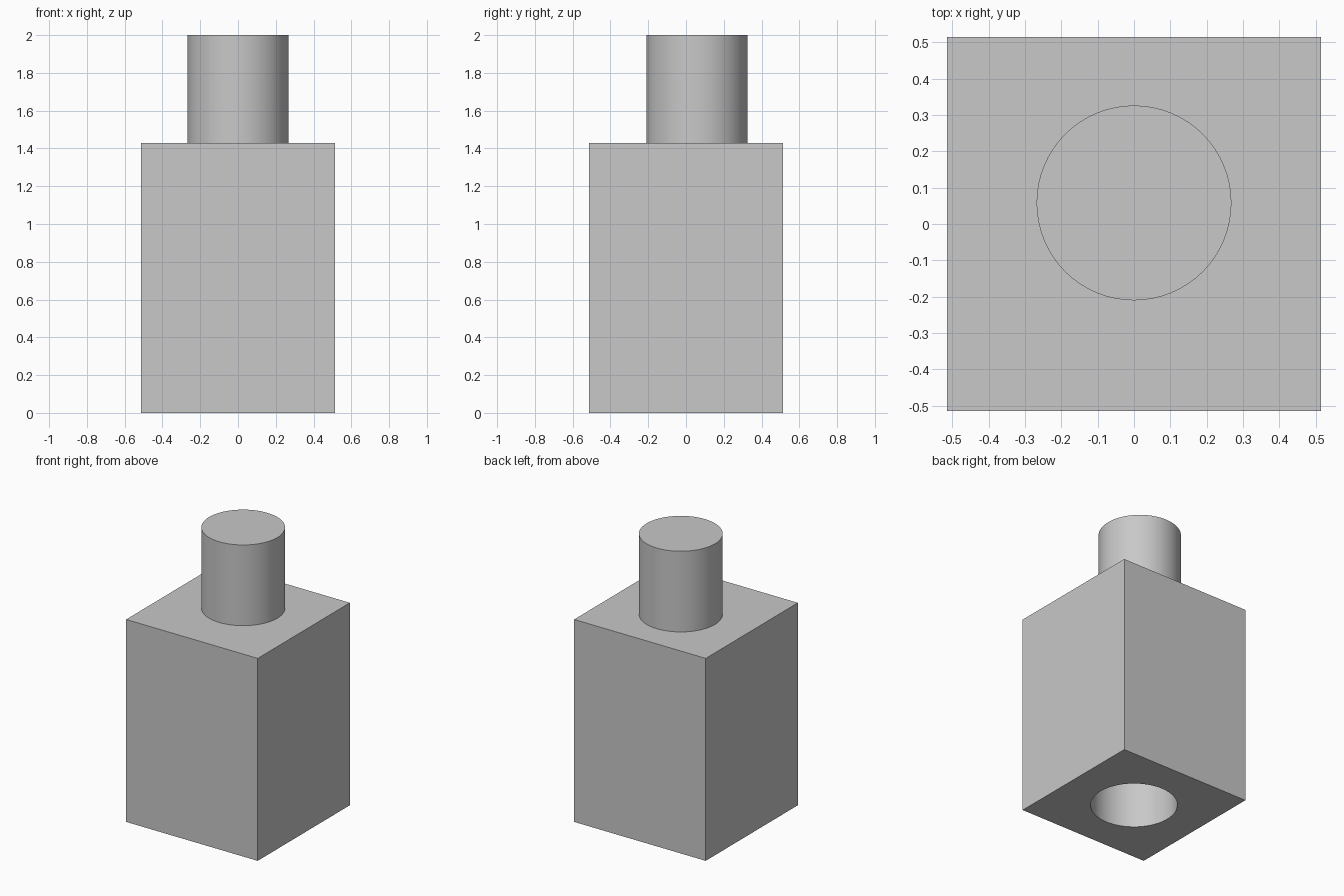
import bpy

default_cube = bpy.data.objects.get("Cube")
if default_cube:
    bpy.data.objects.remove(default_cube, do_unlink=True)

# Dimensions
WIDTH = 1.028
BODY_TOP = 1.43
TOTAL_HEIGHT = 2.0
PEG_RADIUS = 0.268
PEG_Y = 0.058
HOLE_RADIUS = 0.282
HOLE_DEPTH = 0.6
SIDES = 64

# Single plain grey
grey = bpy.data.materials.new("plain_grey")
grey.use_nodes = True
colour = (0.58, 0.58, 0.58, 1)
grey.diffuse_color = colour
grey.node_tree.nodes["Principled BSDF"].inputs["Base Color"].default_value = colour


def cylinder(name, radius, y, bottom, top):
    bpy.ops.mesh.primitive_cylinder_add(
        vertices=SIDES, radius=radius, depth=top - bottom,
        location=(0, y, (bottom + top) / 2))
    obj = bpy.context.object
    obj.name = name
    return obj


def finish(obj):
    obj.data.materials.clear()
    obj.data.materials.append(grey)
    bpy.ops.object.select_all(action="DESELECT")
    obj.select_set(True)
    bpy.context.view_layer.objects.active = obj
    bpy.ops.object.shade_smooth_by_angle()


# Square body
bpy.ops.mesh.primitive_cube_add(size=1, location=(0, 0, BODY_TOP / 2))
body = bpy.context.object
body.name = "body"
body.scale = (WIDTH, WIDTH, BODY_TOP)
bpy.ops.object.transform_apply(location=False, rotation=False, scale=True)

# Round socket bored up into the underside
cutter = cylinder("socket_cutter", HOLE_RADIUS, 0, -0.1, HOLE_DEPTH)
cutter.hide_render = True
bore = body.modifiers.new("socket", "BOOLEAN")
bore.operation = "DIFFERENCE"
bore.solver = "EXACT"
bore.object = cutter
bpy.context.view_layer.objects.active = body
bpy.ops.object.modifier_apply(modifier=bore.name)
bpy.data.objects.remove(cutter, do_unlink=True)
finish(body)

# Round peg, set slightly towards the back
peg = cylinder("peg", PEG_RADIUS, PEG_Y, BODY_TOP, TOTAL_HEIGHT)
finish(peg)
